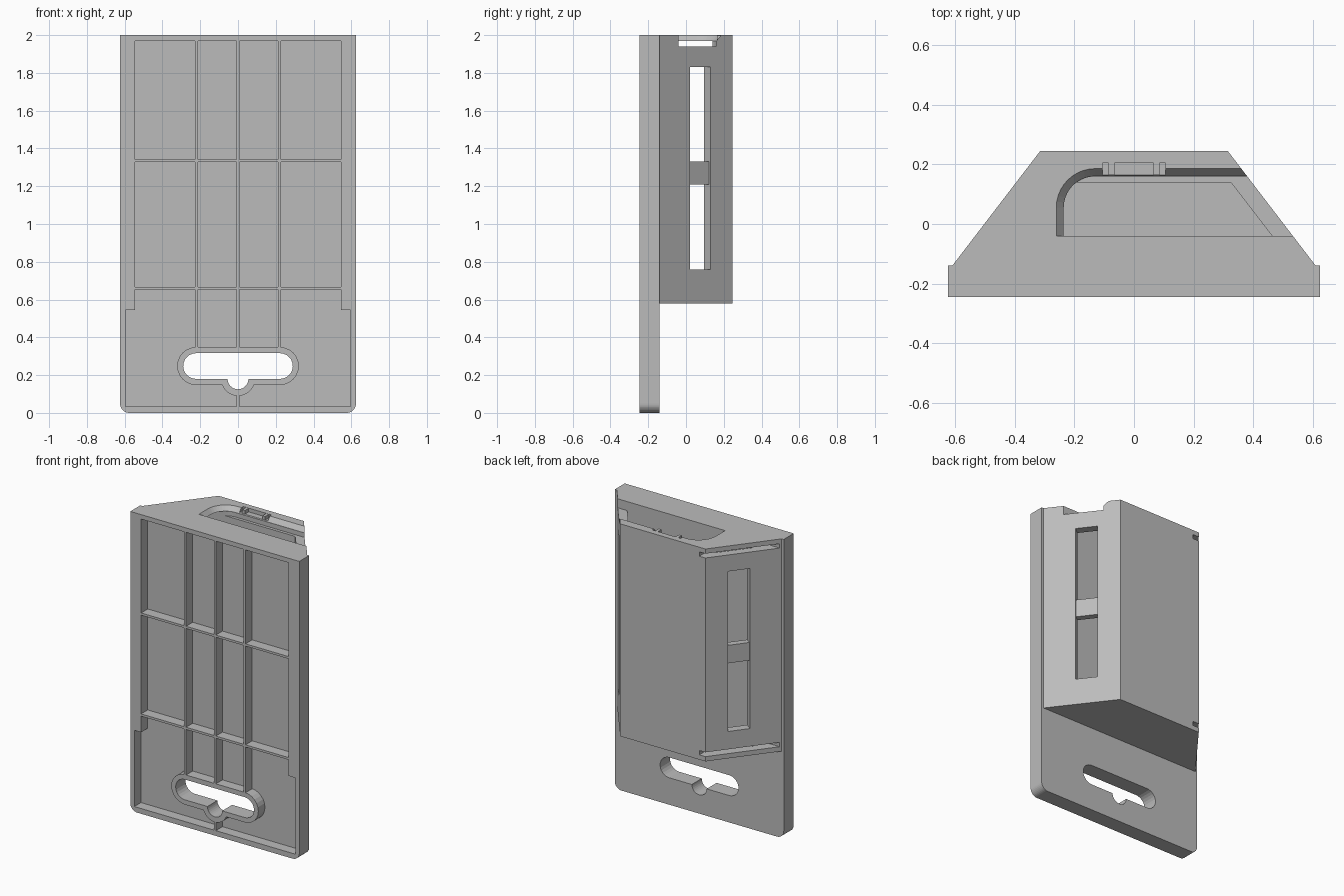
import bpy, bmesh
from math import cos, sin, pi

cube = bpy.data.objects.get("Cube")
if cube:
    bpy.data.objects.remove(cube, do_unlink=True)

grey = bpy.data.materials.new("plain grey")
grey.use_nodes = True
colour = (0.5, 0.5, 0.5, 1)
grey.diffuse_color = colour
grey.node_tree.nodes["Principled BSDF"].inputs["Base Color"].default_value = colour


def prism(name, pts, lo, hi, axis="z", end_pts=None):
    """Loft an outline from lo to hi; axis z takes (x, y), axis y takes (x, z)."""
    bm = bmesh.new()
    place = (lambda p, h: (p[0], p[1], h)) if axis == "z" else (lambda p, h: (p[0], h, p[1]))
    a = [bm.verts.new(place(p, lo)) for p in pts]
    b = [bm.verts.new(place(p, hi)) for p in (end_pts or pts)]
    n = len(a)
    bm.faces.new(a)
    bm.faces.new(b[::-1])
    for i in range(n):
        bm.faces.new((a[i], b[i], b[(i + 1) % n], a[(i + 1) % n]))
    bmesh.ops.recalc_face_normals(bm, faces=bm.faces)
    mesh = bpy.data.meshes.new(name)
    bm.to_mesh(mesh)
    bm.free()
    mesh.materials.append(grey)
    ob = bpy.data.objects.new(name, mesh)
    bpy.context.collection.objects.link(ob)
    return ob


def box(name, x0, x1, y0, y1, z0, z1):
    return prism(name, [(x0, y0), (x1, y0), (x1, y1), (x0, y1)], z0, z1)


def combine(target, tool, operation="DIFFERENCE"):
    mod = target.modifiers.new("combine", "BOOLEAN")
    mod.operation, mod.object, mod.solver = operation, tool, "EXACT"
    bpy.context.view_layer.objects.active = target
    bpy.ops.object.modifier_apply(modifier=mod.name)
    bpy.data.objects.remove(tool, do_unlink=True)


def arc(cx, cy, r, start, end, n=12):
    angles = [start + (end - start) * i / n for i in range(n + 1)]
    return [(cx + r * cos(t), cy + r * sin(t)) for t in angles]


FRONT, BACK, SHEET = -0.245, -0.14, -0.175
SLOT_Z = 0.248


def stadium(r):
    return arc(0.222, SLOT_Z, r, -pi / 2, pi / 2) + arc(-0.222, SLOT_Z, r, pi / 2, 3 * pi / 2)


def punch_hanger(ob):
    combine(ob, prism("slot_cutter", stadium(0.068), -0.4, 0, "y"))
    combine(ob, prism("notch_cutter", arc(0, 0.18, 0.055, 0, 2 * pi, 31), -0.4, 0, "y"))


# Mounting plate with rounded bottom corners and a recessed front
outline = [(0.625, 2), (-0.625, 2)] + arc(-0.575, 0.05, 0.05, pi, 1.5 * pi, 8) \
    + arc(0.575, 0.05, 0.05, 1.5 * pi, 2 * pi, 8)
plate = prism("mounting_plate", outline, FRONT, BACK, "y")
combine(plate, box("upper_recess", -0.545, 0.545, -0.4, SHEET, 0.5, 1.97))
combine(plate, box("lower_recess", -0.595, 0.595, -0.4, SHEET, 0.035, 0.545))
punch_hanger(plate)

# Raised rim around the hanging hole
rim = prism("hanger_rim", stadium(0.1), FRONT, SHEET, "y")
combine(rim, prism("notch_rim", arc(0, 0.18, 0.09, 0, 2 * pi, 31), FRONT, SHEET, "y"), "UNION")
punch_hanger(rim)

# Stiffening ribs
W = 0.0075
for i, x in enumerate((-0.22, 0, 0.22)):
    box(f"vertical_rib_{i + 1}", x - W, x + W, FRONT, SHEET, 0.344, 1.97)
for i, z in enumerate((0.66, 1.335)):
    box(f"cross_rib_{i + 1}", -0.545, 0.545, FRONT, SHEET, z - W, z + W)
box("bottom_rib", -W, W, FRONT, SHEET, 0.035, 0.092)

# Hollow tapered housing
housing = prism("housing", [(-0.61, BACK), (0.61, BACK), (0.315, 0.245), (-0.315, 0.245)], 0.58, 2)
combine(housing, prism("cavity", [(-0.465, -0.042), (0.465, -0.042), (0.325, 0.14), (-0.325, 0.14)],
                       0.61, 1.97))


# Top opening, running out through one side, with a chamfered lip
def opening(grow):
    left, top = -0.235 - grow, 0.16 + grow
    r = 0.105 + grow
    return [(0.75, -0.04), (0.75, top)] + arc(left + r, top - r, r, pi / 2, pi, 10) + [(left, -0.04)]


combine(housing, prism("opening", opening(0), 1.94, 2.1))
combine(housing, prism("lip", opening(0.001), 1.97, 2.03, end_pts=opening(0.051)))
combine(housing, box("thumb_recess", -0.105, 0.105, 0.12, 0.205, 1.975, 2.1))
for name, x in (("right_catch", -0.075), ("left_catch", 0.075)):
    box(name, x - 0.01, x + 0.01, 0.165, 0.206, 1.97, 1.999)


# Side windows cut square to the sloping walls, each with a cross bar
def wall_outline(side, inner, outer):
    nx, ny = 0.794, 0.608
    (ax, ay), (bx, by) = (0.403, 0.13), (0.487, 0.02)
    pts = [(ax + nx * outer, ay + ny * outer), (bx + nx * outer, by + ny * outer),
           (bx + nx * inner, by + ny * inner), (ax + nx * inner, ay + ny * inner)]
    return [(side * x, y) for x, y in pts]


for name, side in (("right", -1), ("left", 1)):
    combine(housing, prism("window", wall_outline(side, -0.075, 0.1), 0.76, 1.83))
    prism(f"{name}_window_bar", wall_outline(side, -0.055, -0.012), 1.21, 1.33)

# Gaps above and below the right side panel
for z in (0.612, 1.94):
    gap = [(-0.72, -0.125), (-0.48, -0.125), (-0.19, 0.255), (-0.42, 0.255)]
    gap = [(-0.7, -0.13), (-0.5, -0.13), (-0.27, 0.17), (-0.27, 0.26), (-0.5, 0.26)]
    combine(housing, prism("panel_gap", gap, z, z + 0.029))
